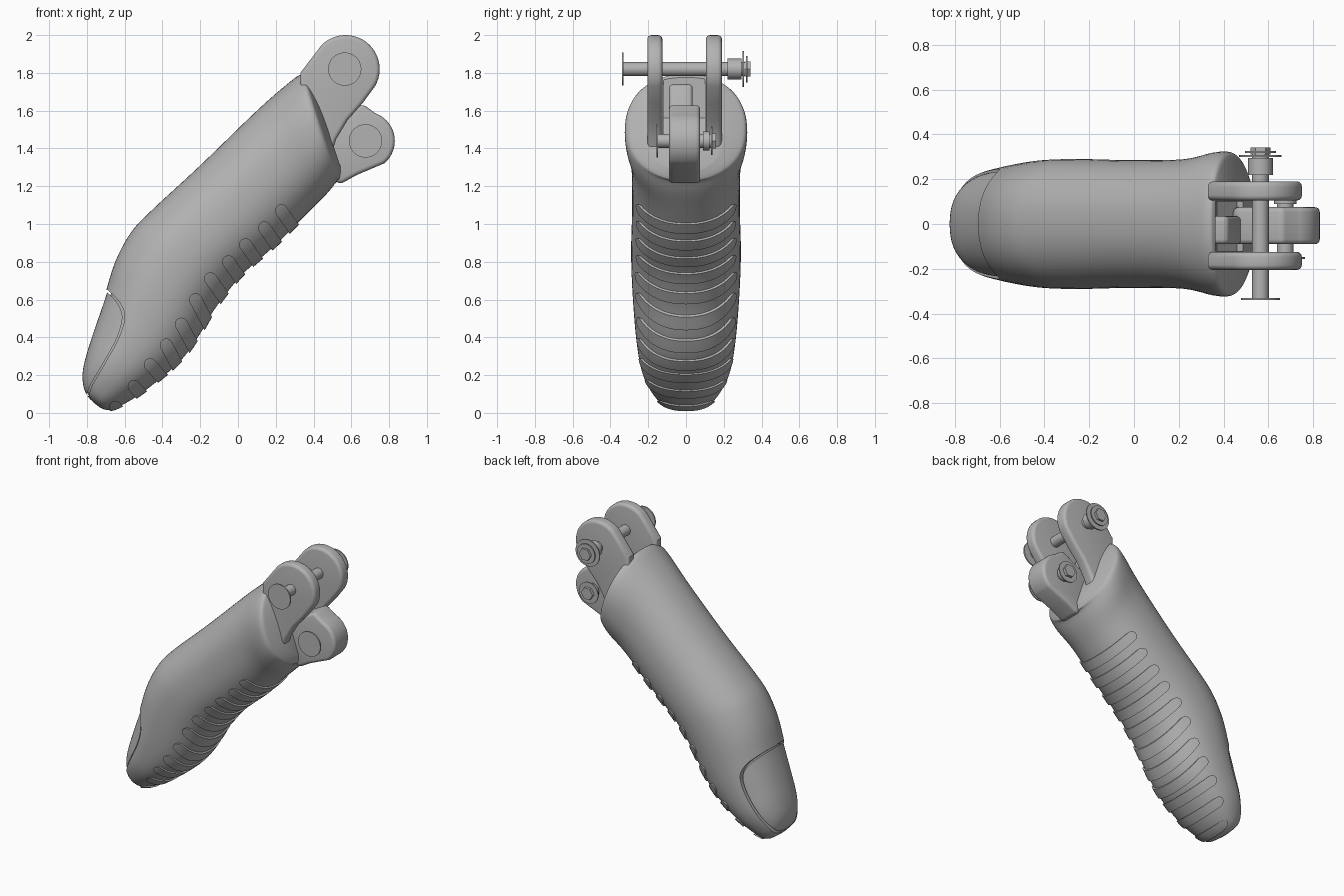
import bpy, bmesh, math
from mathutils import Vector

if "Cube" in bpy.data.objects:
    bpy.data.objects.remove(bpy.data.objects["Cube"], do_unlink=True)

grey = bpy.data.materials.new("matte grey")
grey.use_nodes = True
tone = (0.45, 0.45, 0.45, 1)
grey.diffuse_color = tone
grey.node_tree.nodes["Principled BSDF"].inputs["Base Color"].default_value = tone


def make(name, bm):
    """Turn a bmesh into a grey object."""
    bmesh.ops.recalc_face_normals(bm, faces=bm.faces)
    mesh = bpy.data.meshes.new(name)
    bm.to_mesh(mesh)
    bm.free()
    obj = bpy.data.objects.new(name, mesh)
    bpy.context.collection.objects.link(obj)
    mesh.materials.append(grey)
    return obj


def activate(obj):
    bpy.ops.object.select_all(action="DESELECT")
    obj.select_set(True)
    bpy.context.view_layer.objects.active = obj


def smooth(obj, angle=35):
    activate(obj)
    bpy.ops.object.shade_smooth_by_angle(angle=math.radians(angle))


def boolean(obj, cutter, operation):
    activate(obj)
    mod = obj.modifiers.new("cut", "BOOLEAN")
    mod.object, mod.operation, mod.solver = cutter, operation, "EXACT"
    bpy.ops.object.modifier_apply(modifier=mod.name)


def bevel(obj, width):
    activate(obj)
    mod = obj.modifiers.new("round", "BEVEL")
    mod.width, mod.segments = width, 4
    mod.limit_method, mod.angle_limit = "ANGLE", math.radians(40)
    bpy.ops.object.modifier_apply(modifier=mod.name)


def add_prism(bm, outline, y0, y1):
    """Extrude an x-z outline between two y positions."""
    rings = [[bm.verts.new((x, y, z)) for x, z in outline] for y in (y0, y1)]
    for ring in rings:
        bm.faces.new(ring)
    n = len(outline)
    for i in range(n):
        j = (i + 1) % n
        bm.faces.new((rings[0][i], rings[0][j], rings[1][j], rings[1][i]))


def prism(name, outline, y0, y1):
    bm = bmesh.new()
    add_prism(bm, outline, y0, y1)
    return make(name, bm)


def arc(cx, cz, r, start, end, n=24):
    angles = [math.radians(start + (end - start) * i / n) for i in range(n + 1)]
    return [(cx + r * math.cos(a), cz + r * math.sin(a)) for a in angles]


def spline(points, steps):
    """Catmull-Rom curve through points of any dimension."""
    pts = [Vector(p) for p in points]
    pts = [pts[0]] + pts + [pts[-1]]
    out = []
    for a, b, c, d in zip(pts, pts[1:], pts[2:], pts[3:]):
        for i in range(steps):
            t = i / steps
            out.append(b + (c - a) * t / 2 + (a * 2 - b * 5 + c * 4 - d) * t * t / 2
                       + (b * 3 - a - c * 3 + d) * t ** 3 / 2)
    return out + [pts[-1]]


# Finger sections: back edge x, z and pad edge x, z, then half width
SECTIONS = [(-.79, .08, -.76, .05, .03), (-.82, .13, -.69, .015, .13),
            (-.83, .21, -.58, .06, .19), (-.81, .31, -.45, .15, .235),
            (-.765, .45, -.3, .28, .26), (-.71, .61, -.2, .42, .275),
            (-.65, .8, -.13, .54, .285), (-.57, .95, -.04, .66, .29),
            (-.47, 1.06, .04, .75, .29), (-.2, 1.31, .2, .89, .285),
            (.1, 1.6, .37, 1.06, .29), (.26, 1.74, .47, 1.16, .32),
            (.33, 1.79, .52, 1.22, .32), (.36, 1.78, .54, 1.23, .28),
            (.4, 1.73, .55, 1.28, .2)]


def finger(name, grow=0.0):
    bm = bmesh.new()
    rings, n = [], 64
    for ux, uz, lx, lz, w in spline(SECTIONS, 4):
        top, low = Vector((ux, 0, uz)), Vector((lx, 0, lz))
        mid, half = (top + low) / 2, (top - low) / 2
        half *= (half.length + grow) / half.length
        ring = []
        for i in range(n):
            a = math.tau * i / n
            c, s = (math.copysign(abs(f) ** .9, f) for f in (math.cos(a), math.sin(a)))
            ring.append(bm.verts.new(mid + half * c + Vector((0, (w + grow) * s, 0))))
        rings.append(ring)
    for a, b in zip(rings, rings[1:]):
        for i in range(n):
            j = (i + 1) % n
            bm.faces.new((a[i], a[j], b[j], b[i]))
    bm.faces.new(rings[0])
    bm.faces.new(rings[-1])
    return make(name, bm)


body = finger("finger_body")
cutters = []

# Fingernail set into the back of the tip behind a thin groove
edge = [tuple(p) for p in spline([(-.69, .65), (-.63, .59), (-.6, .51), (-.63, .4),
                                  (-.7, .27), (-.77, .15), (-.79, .09)], 6)]
seat = prism("nail_seat", edge + [(-.95, .05), (-.95, .7)], -.5, .5)
trim = prism("nail_trim", [(x - .012, z - .004) for x, z in edge]
             + [(-.95, .05), (-.95, .68)], -.5, .5)
nail = finger("fingernail", -.008)
boolean(nail, trim, "INTERSECT")
core = finger("nail_bed", -.03)
boolean(seat, core, "DIFFERENCE")
boolean(body, seat, "DIFFERENCE")
cutters += [seat, trim, core]

# Raised grip ribs on the pad side: rounded slots through a slightly larger finger
RIBS = [(.23, 1.07), (.14, .98), (.04, .89), (-.05, .8), (-.145, .71), (-.225, .6),
        (-.3, .47), (-.38, .36), (-.465, .255), (-.55, .14), (-.65, .03)]
bm = bmesh.new()
for i, (x, z) in enumerate(RIBS):
    turn = -55 if i < 5 else -62 if i < 8 else -48
    a = math.radians(turn)
    dx, dz = .35 * math.cos(a), .35 * math.sin(a)
    cap = arc(x, z, .034, turn + 90, turn + 270, 12)
    add_prism(bm, cap + [(cap[-1][0] + dx, cap[-1][1] + dz),
                         (cap[0][0] + dx, cap[0][1] + dz)], -.5, .5)
slots = make("rib_slots", bm)
ribs = finger("grip_ribs", .011)
boolean(ribs, slots, "INTERSECT")
cutters.append(slots)

# Pocket between the fork plates
pocket = prism("pocket", [(.36, 1.9), (.37, 1.56), (.46, 1.45), (.7, 1.6), (.7, 1.9)],
               -.12, .1)
boolean(body, pocket, "DIFFERENCE")
cutters.append(pocket)
for cutter in cutters:
    bpy.data.objects.remove(cutter, do_unlink=True)
for part in (body, nail, ribs):
    smooth(part)

# Fork plates, lower lug and the web behind it
fork = arc(.57, 1.82, .18, -30, 135) + [(.33, 1.8), (.33, 1.5), (.48, 1.33),
                                        (.52, 1.45), (.58, 1.55), (.66, 1.64)]
lug = arc(.675, 1.44, .155, -50, 70) + [(.66, 1.635), (.45, 1.52), (.42, 1.3),
                                        (.54, 1.21), (.63, 1.26)]
web = [(.3, 1.74), (.3, 1.45), (.5, 1.45), (.42, 1.74)]
for name, outline, y0, y1 in (("right_fork_plate", fork, -.205, -.125),
                              ("left_fork_plate", fork, .105, .19),
                              ("lower_lug", lug, -.09, .075),
                              ("centre_web", web, -.09, .035)):
    part = prism(name, outline, y0, y1)
    bevel(part, .022)
    smooth(part)


def pin(name, x, z, stages):
    """Stack discs along y; each stage is radius, start, end, sides."""
    bm = bmesh.new()
    for r, y0, y1, sides in stages:
        add_prism(bm, arc(x, z, r, 0, 360 - 360 / sides, sides - 1), y0, y1)
    smooth(make(name, bm))


# Pins with flat heads, collars, washers and hex nuts
pin("upper_pin", .565, 1.82, [(.037, -.335, .33, 32), (.088, -.34, -.33, 48),
                              (.055, .22, .295, 32), (.095, .3, .308, 48),
                              (.07, .318, .326, 32), (.045, .31, .342, 6)])
pin("lower_pin", .675, 1.44, [(.037, -.15, .15, 32), (.088, -.157, -.147, 48),
                              (.05, .09, .125, 32), (.075, .132, .14, 48),
                              (.045, .14, .16, 6)])
